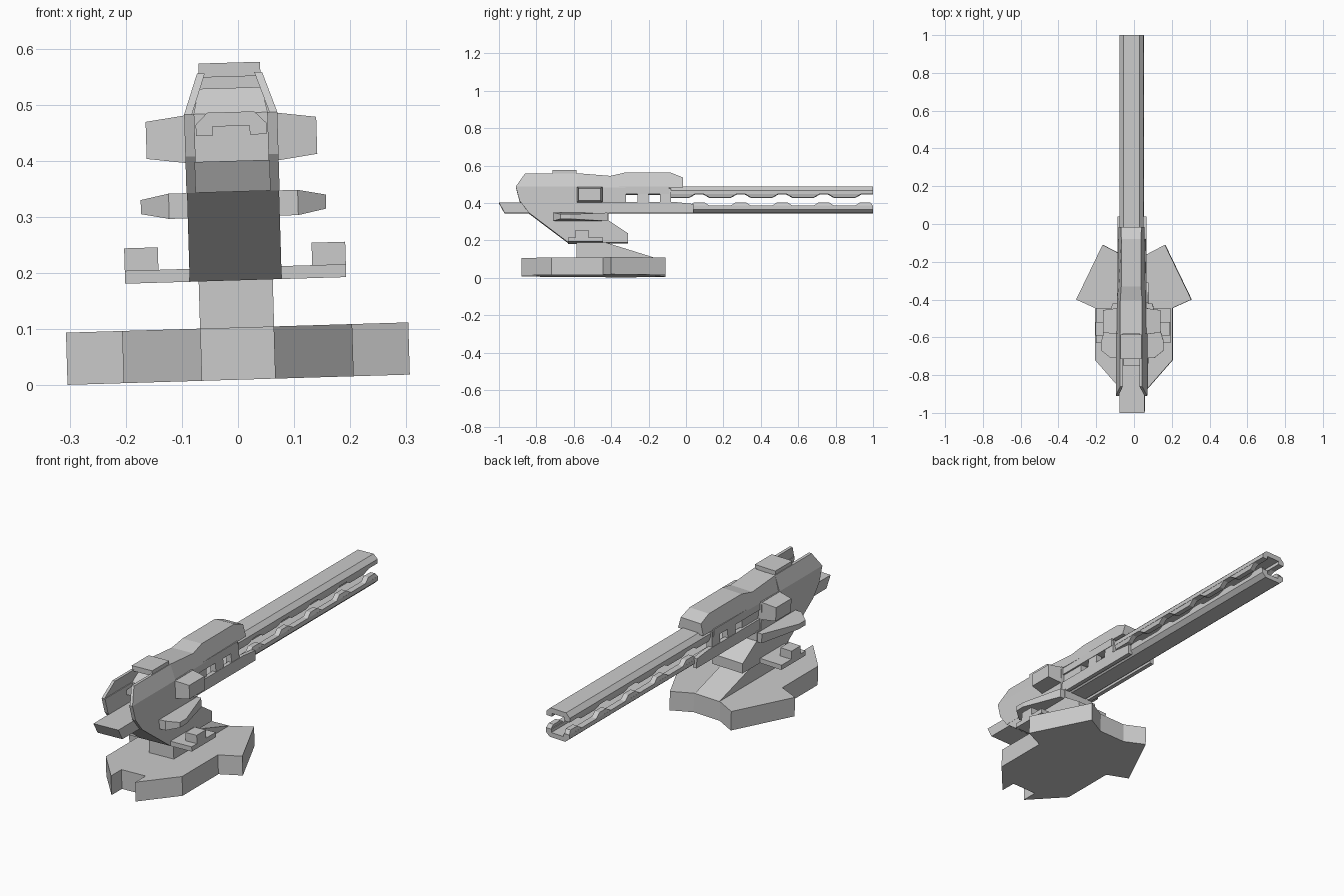
import bpy, bmesh

ROLL = 0.03  # the whole turret leans slightly about its long axis


def solid(name, ring_a, ring_b):
    """Closed solid between two matching rings of points."""
    bm = bmesh.new()
    put = lambda p: bm.verts.new((p[0] - ROLL * p[2] + 0.0015, p[1], p[2] + ROLL * p[0]))
    a, b = [put(p) for p in ring_a], [put(p) for p in ring_b]
    n = len(a)
    bm.faces.new(a)
    bm.faces.new(b[::-1])
    for i in range(n):
        bm.faces.new((a[i], b[i], b[(i + 1) % n], a[(i + 1) % n]))
    bmesh.ops.recalc_face_normals(bm, faces=bm.faces)
    me = bpy.data.meshes.new(name)
    bm.to_mesh(me)
    bm.free()
    ob = bpy.data.objects.new(name, me)
    bpy.context.collection.objects.link(ob)
    return ob


def plan(name, pts, z0, z1):
    return solid(name, [(x, y, z0) for x, y in pts], [(x, y, z1) for x, y in pts])


def body(name, pts, hx=None):
    """Centred side profile; points are (y, z) or (y, z, half width)."""
    pts = [p if len(p) == 3 else (*p, hx) for p in pts]
    return solid(name, [(x, y, z) for y, z, x in pts], [(-x, y, z) for y, z, x in pts])


def pair(name, pts, t):
    """Mirrored plates of thickness t; points are (y, z, outer x)."""
    for side, s in (("right", 1), ("left", -1)):
        solid(f"{name}_{side}", [(s * x, y, z) for y, z, x in pts],
              [(s * (x - t), y, z) for y, z, x in pts])


def box_pair(name, x0, x1, y0, y1, z0, z1, inset=0.0):
    """Mirrored boxes whose outer face may shrink by inset."""
    i = inset
    for side, s in (("right", 1), ("left", -1)):
        solid(f"{name}_{side}",
              [(s * x0, y0, z0), (s * x0, y1, z0), (s * x0, y1, z1), (s * x0, y0, z1)],
              [(s * x1, y0 + i, z0 + i), (s * x1, y1 - i, z0 + i),
               (s * x1, y1 - i, z1 - i), (s * x1, y0 + i, z1 - i)])


def extrude_y(name, pts, y0, y1):
    full = pts + [(-x, z) for x, z in pts[::-1]]
    return solid(name, [(x, y0, z) for x, z in full], [(x, y1, z) for x, z in full])


# Base slab with notched ends
half = [(0.07, -0.16), (0.165, -0.11), (0.305, -0.40), (0.205, -0.445),
        (0.205, -0.72), (0.065, -0.88), (0.065, -0.80)]
plan("base", half + [(-x, y) for x, y in half[::-1]], 0.01, 0.103)

# Pedestal with sloping ramp
body("pedestal", [(-0.585, 0.09), (-0.585, 0.20), (-0.44, 0.19), (-0.16, 0.103), (-0.16, 0.09)], 0.066)

# Swivel platform and its blocks
body("platform", [(-0.63, 0.187), (-0.445, 0.187), (-0.445, 0.21), (-0.63, 0.21)], 0.197)
box_pair("platform_block", 0.137, 0.197, -0.59, -0.52, 0.20, 0.25)

# Mount under the gun
body("mount", [(-0.84, 0.345), (-0.63, 0.187), (-0.31, 0.187), (-0.31, 0.235),
               (-0.415, 0.305), (-0.415, 0.35)], 0.082)

# Side fins on the mount
outer = [(0.07, -0.42), (0.105, -0.42), (0.165, -0.62), (0.165, -0.67), (0.115, -0.71), (0.07, -0.71)]
for side, s in (("right", 1), ("left", -1)):
    taper = lambda x: 0.01 if x > 0.15 else 0.0
    solid(f"fin_{side}", [(s * x, y, 0.30 + taper(x)) for x, y in outer],
          [(s * x, y, 0.345 - taper(x)) for x, y in outer])

# Rear housing: open shell of side walls with a core and a bridging cap
pair("wall", [(-0.91, 0.485, 0.083), (-0.89, 0.41, 0.083), (-0.84, 0.345, 0.083),
              (-0.445, 0.345, 0.083), (-0.445, 0.485, 0.083)], 0.018)
pair("upper_wall", [(-0.91, 0.485, 0.083), (-0.86, 0.557, 0.058), (-0.58, 0.557, 0.058),
                    (-0.58, 0.485, 0.083)], 0.014)
body("core", [(-0.70, 0.345, 0.066), (-0.70, 0.485, 0.066), (-0.66, 0.53, 0.056),
              (-0.45, 0.53, 0.056), (-0.45, 0.485, 0.066), (-0.45, 0.345, 0.066)])
body("cap", [(-0.715, 0.55), (-0.715, 0.575), (-0.585, 0.575), (-0.585, 0.55)], 0.055)

# Tail block
body("tail_block", [(-1.0, 0.40), (-0.97, 0.345), (-0.65, 0.345), (-0.65, 0.40)], 0.067)

# Top cover
body("top_cover", [(-0.58, 0.48, 0.08), (-0.58, 0.557, 0.058), (-0.405, 0.543, 0.058),
                   (-0.33, 0.56, 0.052), (-0.08, 0.56, 0.052), (-0.017, 0.535, 0.054),
                   (-0.017, 0.48, 0.068)])

# Side pods
box_pair("pod", 0.07, 0.152, -0.585, -0.445, 0.397, 0.485, 0.011)

# Side collar, lining and struts joining the rails
pair("collar", [(-0.45, 0.345, 0.076), (0.04, 0.345, 0.076), (0.04, 0.392, 0.076),
                (-0.05, 0.402, 0.076), (-0.45, 0.402, 0.076)], 0.02)
box_pair("lining", 0.03, 0.066, -0.46, -0.32, 0.38, 0.46)
for i, y in enumerate((-0.26, -0.14)):
    pair(f"strut_{i + 1}", [(y, 0.39, 0.075), (y + 0.06, 0.39, 0.075),
                            (y + 0.06, 0.475, 0.07), (y, 0.475, 0.07)], 0.03)
box_pair("top_trim", 0.05, 0.074, -0.45, -0.09, 0.445, 0.485)

# Upper and lower rails: chamfered channels
extrude_y("upper_rail", [(0.033, 0.462), (0.033, 0.446), (0.063, 0.446), (0.063, 0.466), (0.042, 0.487)],
          -0.75, 1.0)
extrude_y("lower_rail", [(0.033, 0.368), (0.033, 0.384), (0.063, 0.384), (0.063, 0.364), (0.042, 0.345)],
          -0.70, 1.0)

# Interlocking rail teeth: upper teeth sit over gaps between lower ones
centres = [-0.04 + 0.222 * i for i in range(5)]
for i, c in enumerate(centres):
    pair(f"upper_tooth_{i + 1}", [(c - 0.09, 0.447, 0.062), (c - 0.055, 0.427, 0.056),
                                  (c + 0.055, 0.427, 0.056), (c + 0.09, 0.447, 0.062)], 0.024)
    end = min(c + 0.222 - 0.055, 1.0)
    top_end = min(c + 0.222 - 0.085, 1.0)
    pair(f"lower_tooth_{i + 1}", [(c + 0.055, 0.383, 0.063), (c + 0.085, 0.402, 0.058),
                                  (top_end, 0.402, 0.058), (end, 0.383, 0.063)], 0.025)
